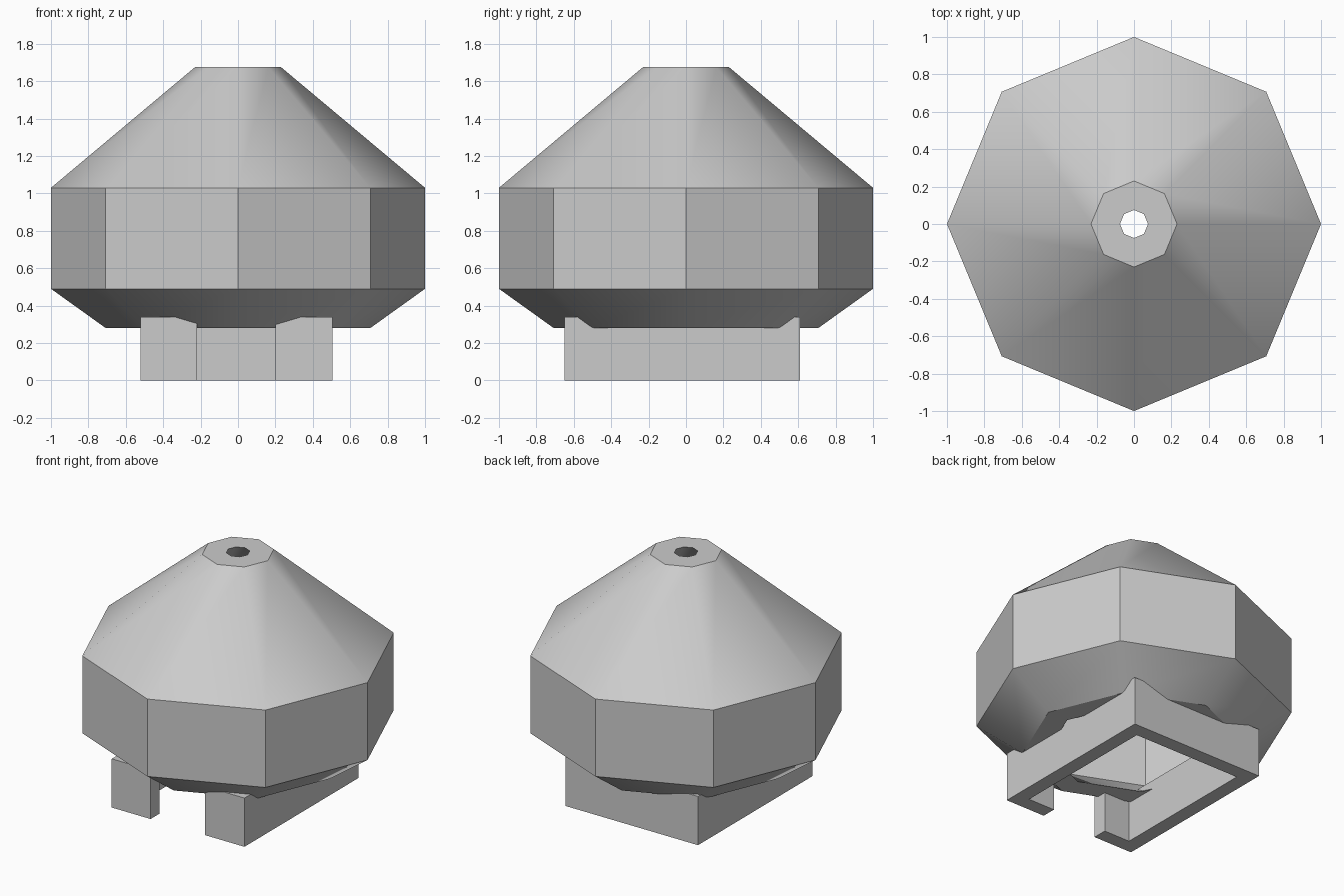
import bpy
import bmesh
from math import cos, sin, pi, radians

if "Cube" in bpy.data.objects:
    bpy.data.objects.remove(bpy.data.objects["Cube"], do_unlink=True)

grey = bpy.data.materials.new("light_grey")
grey.use_nodes = True
colour = (0.6, 0.6, 0.6, 1)
grey.diffuse_color = colour
grey.node_tree.nodes["Principled BSDF"].inputs["Base Color"].default_value = colour


def finish(name, bm):
    bmesh.ops.recalc_face_normals(bm, faces=bm.faces)
    mesh = bpy.data.meshes.new(name)
    bm.to_mesh(mesh)
    bm.free()
    mesh.materials.append(grey)
    obj = bpy.data.objects.new(name, mesh)
    bpy.context.collection.objects.link(obj)
    return obj


# Hollow eight-sided shell: a closed wall profile swept around z
SIDES = 8
WALL = 0.155
outer = [(0.707, 0.28), (1.0, 0.49), (1.0, 1.03), (0.23, 1.675)]
profile = outer + [(r - WALL, z) for r, z in reversed(outer)]
bm = bmesh.new()
rings = []
for i in range(SIDES):
    a = 2 * pi * i / SIDES
    rings.append([bm.verts.new((r * cos(a), r * sin(a), z)) for r, z in profile])
for i in range(SIDES):
    here, there = rings[i], rings[(i + 1) % SIDES]
    for j in range(len(profile)):
        k = (j + 1) % len(profile)
        bm.faces.new((here[j], there[j], there[k], here[k]))
shell = finish("hollow_shell", bm)
bpy.ops.object.select_all(action='DESELECT')
shell.select_set(True)
bpy.context.view_layer.objects.active = shell
bpy.ops.object.shade_smooth_by_angle(angle=radians(35))

# Open rectangular base frame with a gap in its front wall
X0, X1, Y0, Y1 = -0.52, 0.505, -0.65, 0.61
GAP0, GAP1 = -0.22, 0.20
T, TOP = 0.1, 0.34
outline = [(GAP0, Y0), (X0, Y0), (X0, Y1), (X1, Y1), (X1, Y0), (GAP1, Y0),
           (GAP1, Y0 + T), (X1 - T, Y0 + T), (X1 - T, Y1 - T),
           (X0 + T, Y1 - T), (X0 + T, Y0 + T), (GAP0, Y0 + T)]
bm = bmesh.new()
floor = bm.faces.new([bm.verts.new((x, y, 0)) for x, y in outline])
raised = bmesh.ops.extrude_face_region(bm, geom=[floor], use_keep_orig=True)
for v in raised["geom"]:
    if isinstance(v, bmesh.types.BMVert):
        v.co.z = TOP
finish("base_frame", bm)
